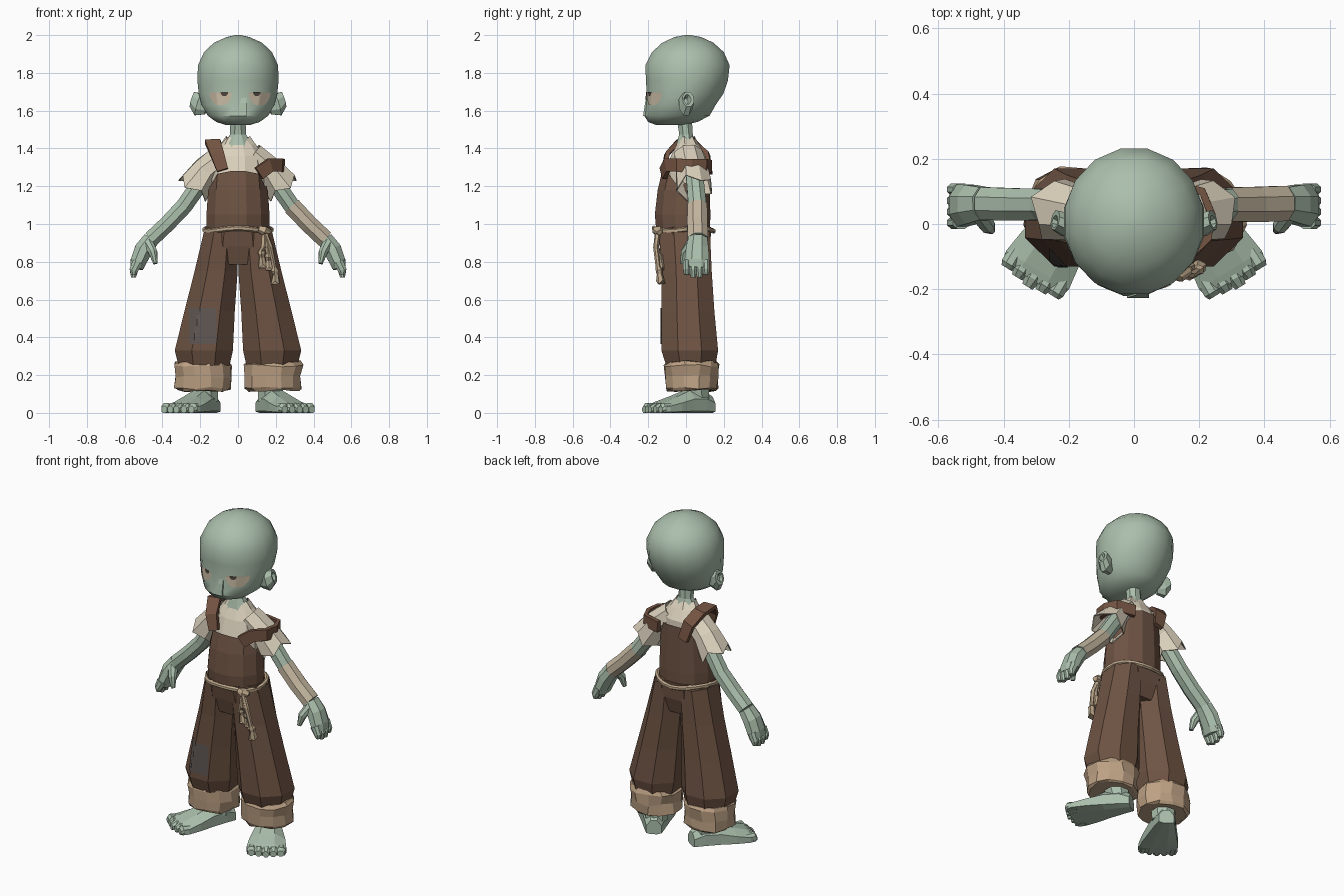
import bpy, bmesh, math, random
from mathutils import Vector
from mathutils.bvhtree import BVHTree

cube = bpy.data.objects.get("Cube")
if cube:
    bpy.data.objects.remove(cube, do_unlink=True)

rng = random.Random(3)
X, Y, Z = Vector((1, 0, 0)), Vector((0, 1, 0)), Vector((0, 0, 1))


def material(name, *rgb):
    m = bpy.data.materials.new(name)
    m.use_nodes = True
    colour = [(c / 255) ** 2.2 for c in rgb] + [1]
    m.diffuse_color = colour
    bsdf = m.node_tree.nodes["Principled BSDF"]
    bsdf.inputs["Base Color"].default_value = colour
    bsdf.inputs["Roughness"].default_value = 0.9
    return m


SKIN = material("pale green skin", 169, 189, 170)
BLUSH = material("dusty pink", 196, 182, 159)
PUPIL = material("dark pupil", 76, 68, 62)
SHIRT = material("cream cloth", 220, 209, 188)
BROWN = material("brown cloth", 109, 84, 69)
STRAP = material("leather brown", 116, 85, 68)
CUFF = material("tan lining", 188, 160, 131)
ROPE = material("straw rope", 190, 168, 139)
PATCH = material("grey patch", 97, 89, 85)


def finish(name, mat, bm):
    bmesh.ops.recalc_face_normals(bm, faces=bm.faces[:])
    mesh = bpy.data.meshes.new(name)
    bm.to_mesh(mesh)
    bm.free()
    mesh.materials.append(mat)
    obj = bpy.data.objects.new(name, mesh)
    bpy.context.collection.objects.link(obj)
    return obj


def loft(name, mat, rings, n=8, ref=Y, axis=None, side=1, loop=False,
         caps=True, jitter=0, jag=0):
    """Skin rings (x, y, z, half size across, half size along ref)."""
    bm = bmesh.new()
    pts = [Vector(r[:3]) for r in rings]
    last, grow, rows = len(pts) - 1, 1 / math.cos(math.pi / n), []
    for i, (p, r) in enumerate(zip(pts, rings)):
        if loop:
            t = pts[(i + 1) % len(pts)] - pts[i - 1]
        else:
            t = axis or pts[min(i + 1, last)] - pts[max(i - 1, 0)]
        t = t.normalized()
        u = ref.cross(t).normalized()
        v = t.cross(u)
        row = []
        for k in range(n):
            a = math.tau * (k + 0.5) / n
            co = p + (u * math.cos(a) * r[3] + v * math.sin(a) * r[4]) * grow
            if jag and i == last:
                co += t * jag * (1 if k % 2 else -1)
            co += Vector([rng.uniform(-jitter, jitter) for _ in "xyz"])
            row.append(bm.verts.new((co.x * side, co.y, co.z)))
        rows.append(row)
    for i in range(len(rows) if loop else last):
        a, b = rows[i], rows[(i + 1) % len(rows)]
        for k in range(n):
            j = (k + 1) % n
            bm.faces.new((a[k], a[j], b[j], b[k]))
    if caps and not loop:
        bm.faces.new(rows[0])
        bm.faces.new(rows[-1])
    return finish(name, mat, bm)


def decal(name, mat, target, cx, top, half, height, lift, rounded=False, steps=10):
    """Thin painted plate projected on the front of the target."""
    tree = BVHTree.FromPolygons([v.co for v in target.data.vertices],
                                [p.vertices[:] for p in target.data.polygons])
    bm = bmesh.new()
    rows = []
    for i in range(steps + 1):
        f = i / steps
        w = half * (math.sqrt(1 - 0.85 * f * f) if rounded else 1)
        row = []
        for k in range(steps + 1):
            x, z = cx + w * (2 * k / steps - 1), top - height * f
            hit = tree.ray_cast(Vector((x, -2, z)), Y)[0]
            row.append(bm.verts.new((x, (hit.y if hit else 0) - lift, z)))
        rows.append(row)
    for a, b in zip(rows, rows[1:]):
        for k in range(steps):
            bm.faces.new((a[k], b[k], b[k + 1], a[k + 1]))
    return finish(name, mat, bm)


# Head, nose, neck and eyes
head = loft("head", SKIN, [
    (0, -.085, 1.523, .06, .07), (0, -.07, 1.54, .115, .13), (0, -.048, 1.573, .16, .173),
    (0, -.028, 1.63, .192, .185), (0, -.005, 1.69, .208, .203), (0, .005, 1.76, .215, .217),
    (0, .008, 1.84, .212, .223), (0, .01, 1.91, .18, .19), (0, .01, 1.96, .127, .135),
    (0, .01, 1.99, .06, .07), (0, .01, 2, .015, .015)], n=16, axis=Z)
head.select_set(True)
bpy.context.view_layer.objects.active = head
bpy.ops.object.shade_smooth_by_angle(angle=math.radians(35))
head.select_set(False)
loft("nose", SKIN, [(.035, -.185, 1.725, .008, .01), (.028, -.199, 1.64, .018, .018),
                    (.012, -.203, 1.572, .034, .024)], n=4, axis=Z)
loft("neck", SKIN, [(0, 0, 1.4, .085, .056), (0, 0, 1.475, .042, .036),
                    (0, -.01, 1.57, .04, .04)], axis=Z)
for label, cx, px in (("right", -.092, -.072), ("left", .114, .1)):
    decal(label + "_eye_patch", BLUSH, head, cx, 1.697, .058, .066, .004, True)
    decal(label + "_pupil", PUPIL, head, px, 1.70, .02, .022, .008, True, 5)

# Shirt body with an open collar dipping at the front
shirt = loft("shirt_body", SHIRT, [
    (0, 0, 1.1, .135, .1), (0, 0, 1.27, .14, .108), (0, .012, 1.36, .135, .092),
    (0, .01, 1.42, .095, .06), (0, .002, 1.455, .062, .042)],
    n=12, axis=Z, jag=.012, caps=False)
for v in shirt.data.vertices:
    if v.co.z > 1.43 and v.co.y < -.03:
        v.co.z -= .018

# Bib of the overalls, cut away below the arms
bib = loft("bib", BROWN, [
    (0, -.015, .96, .165, .142), (0, -.018, 1.05, .167, .147), (0, -.012, 1.18, .158, .138),
    (0, -.002, 1.275, .149, .124)], n=12, axis=Z, caps=False)
for v in bib.data.vertices:
    if v.co.z > 1.25:
        v.co.z += (.06 if v.co.y > 0 else .005) - .09 * (abs(v.co.x) / .149) ** 6

# Shoulder straps: one on the shoulder, one slipped down the arm
loft("right_strap", STRAP, [
    (.082, -.118, 1.285, .012, .03), (.11, -.1, 1.37, .012, .036),
    (.136, -.04, 1.438, .012, .04), (.132, .05, 1.43, .012, .04),
    (.1, .112, 1.37, .012, .036), (.07, .128, 1.27, .012, .03)], n=4, ref=X, side=-1)
loft("left_strap", STRAP, [
    (.11, -.122, 1.268, .012, .036), (.17, -.1, 1.312, .012, .036),
    (.226, -.045, 1.312, .012, .034), (.238, .03, 1.308, .012, .036),
    (.21, .1, 1.308, .012, .036), (.1, .126, 1.305, .012, .034)], n=4, ref=Z)

# Hips
loft("hips", BROWN, [
    (0, -.005, .785, .17, .108), (0, -.005, .88, .195, .134),
    (0, -.012, .985, .172, .145)], n=8, axis=Z)

forearm = [(.285, .06, 1.095, .044, .048), (.375, .06, 1, .043, .05),
           (.46, .063, .92, .043, .05)]
legs = {}
for side, label in ((1, "left_"), (-1, "right_")):
    # Ears tapering outwards, with a hollow
    loft(label + "ear", SKIN, [
        (.165, -.01, 1.615, .02, .036), (.21, -.002, 1.633, .036, .06),
        (.242, .012, 1.66, .03, .04), (.243, .008, 1.66, .018, .026),
        (.222, 0, 1.648, .01, .016)], ref=Z, axis=Vector((.95, .2, .3)), side=side)

    # Torn sleeve, arm and hand
    sleeve = loft(label + "sleeve", SHIRT, [
        (.07, .012, 1.365, .07, .072), (.165, .03, 1.285, .073, .08),
        (.232, .042, 1.192, .09, .092)], side=side, caps=False, jag=.02, jitter=.004)
    sleeve.modifiers.new("cloth", "SOLIDIFY").thickness = .006
    loft(label + "arm", SKIN, [(.17, .045, 1.26, .045, .045)] + forearm, side=side)
    loft(label + "palm", SKIN, [
        forearm[-1], (.5, .06, .865, .048, .06), (.528, .057, .8, .042, .065),
        (.537, .055, .765, .034, .062)], side=side)
    for k in range(4):
        y, drop = .004 + .034 * k, .014 * abs(k - 1.5)
        loft(label + "finger_%d" % (k + 1), SKIN, [
            (.53, y, .8, .028, .019), (.552, y, .755, .023, .019),
            (.553, y, .71 + drop, .013, .014)], side=side)
    loft(label + "thumb", SKIN, [
        (.475, .035, .9, .028, .03), (.45, -.006, .85, .023, .022),
        (.437, -.018, .79, .011, .013)], side=side)

    # Trouser leg with rolled cuff
    legs[side] = loft(label + "trouser_leg", BROWN, [
        (.18, .025, .25, .135, .13), (.181, .02, .33, .154, .15),
        (.15, .01, .54, .133, .14), (.116, .003, .75, .114, .133),
        (.09, -.008, .96, .09, .135)], n=8, axis=Z, side=side)
    loft(label + "cuff", CUFF, [
        (.187, .03, .118, .135, .125), (.187, .03, .13, .146, .138), (.187, .03, .19, .146, .138),
        (.187, .03, .25, .152, .143), (.187, .03, .27, .14, .132)],
        n=12, axis=Z, side=side, jitter=.008)

    # Bare flat-soled foot turned outwards
    heel, ahead, across = Vector((.14, .115, 0)), Vector((.52, -.854, 0)), Vector((.854, .52, 0))
    loft(label + "ankle", SKIN, [(.165, .06, .06, .06, .062), (.18, .045, .2, .075, .075)],
         axis=Z, side=side)
    sections = []
    for reach, wide, tall in ((-.02, .044, .085), (.04, .06, .12), (.13, .08, .118),
                              (.22, .102, .085), (.3, .113, .058), (.335, .106, .044)):
        c = heel + ahead * reach
        sections.append((c.x, c.y, tall * .35, wide, tall * .65))
    foot = loft(label + "foot", SKIN, sections, ref=Z, axis=ahead, side=side)
    for v in foot.data.vertices:
        v.co.z = max(v.co.z, 0)
    for k in range(-2, 3):
        toe = []
        for reach, r in ((.28, .024), (.33, .026), (.36 - .008 * abs(k), .018)):
            c = heel + ahead * reach + across * k * .042
            toe.append((c.x, c.y, r, r, r))
        loft(label + "toe_%d" % (k + 3), SKIN, toe, ref=Z, axis=ahead, side=side)

# Arm wrapping and trouser patch
loft("arm_wrapping", BLUSH, [(x, y, z, a + .004, b + .004) for x, y, z, a, b in forearm],
     caps=False)
decal("knee_patch", PATCH, legs[-1], -.187, .555, .072, .19, .004)

# Rope belt with knot and hanging ends
belt = []
for k in range(20):
    a = math.tau * k / 20
    belt.append((.178 * math.cos(a), -.012 + .158 * math.sin(a),
                 .97 + .008 * math.sin(3 * a), .011, .012))
loft("rope_belt", ROPE, belt, n=6, ref=Z, loop=True)
loft("rope_knot", ROPE, [(.11, -.15, .975, .014, .014), (.14, -.15, .965, .026, .024),
                         (.17, -.14, .955, .014, .014)], ref=Z, jitter=.003)
for k, (x, z) in enumerate(((.125, .79), (.16, .775), (.193, .70))):
    loft("rope_end_%d" % (k + 1), ROPE, [
        (.14, -.15, .96, .012, .012), ((x + .15) / 2, -.158, .88, .013, .012),
        (x, -.148, z + .07, .012, .012), (x, -.143, z + .055, .02, .018),
        (x + .004, -.138, z + .035, .013, .013), (x + .006, -.133, z - .01, .022, .02)],
        n=6, jitter=.003, jag=.01)
